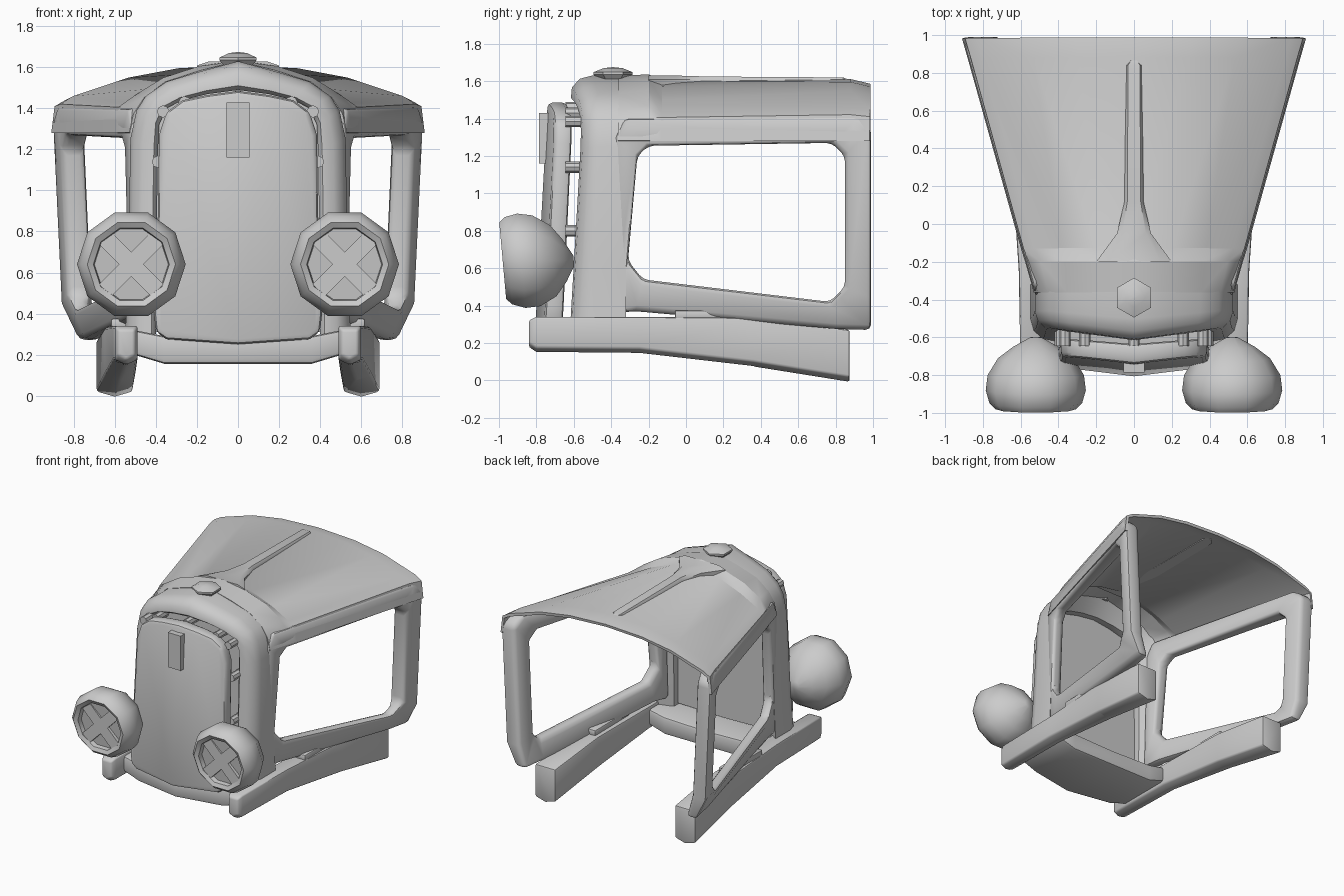
import bpy, bmesh
from math import cos, sin, pi, radians
from mathutils import Matrix

if "Cube" in bpy.data.objects:
    bpy.data.objects.remove(bpy.data.objects["Cube"])


def finish(bm, name, mirror=True, bevel=0.0, segs=2, solid=0.0, angle=40):
    """Turn a bmesh into a named object, apply modifiers, shade."""
    bmesh.ops.recalc_face_normals(bm, faces=bm.faces)
    me = bpy.data.meshes.new(name)
    bm.to_mesh(me)
    bm.free()
    ob = bpy.data.objects.new(name, me)
    bpy.context.collection.objects.link(ob)
    if mirror:
        m = ob.modifiers.new("mirror", 'MIRROR')
        m.use_clip = True
    if solid:
        m = ob.modifiers.new("solid", 'SOLIDIFY')
        m.thickness, m.offset = solid, 0
    if bevel:
        m = ob.modifiers.new("bevel", 'BEVEL')
        m.width, m.segments, m.angle_limit = bevel, segs, radians(35)
    bpy.ops.object.select_all(action='DESELECT')
    bpy.context.view_layer.objects.active = ob
    ob.select_set(True)
    bpy.ops.object.convert(target='MESH')
    bm = bmesh.new()
    bm.from_mesh(ob.data)
    bmesh.ops.recalc_face_normals(bm, faces=bm.faces)
    bm.to_mesh(ob.data)
    bm.free()
    bpy.ops.object.shade_smooth_by_angle(angle=radians(angle))
    return ob


def loft(rings, closed=True, start=True, end=True, wrap=False):
    """Skin a list of point rings with quads."""
    bm = bmesh.new()
    vs = [[bm.verts.new(p) for p in r] for r in rings]
    n = len(rings[0])
    pairs = list(zip(vs, vs[1:])) + ([(vs[-1], vs[0])] if wrap else [])
    for a, b in pairs:
        for i in range(n if closed else n - 1):
            j = (i + 1) % n
            bm.faces.new((a[i], a[j], b[j], b[i]))
    if closed and not wrap:
        if start:
            bm.faces.new(vs[0])
        if end:
            bm.faces.new(vs[-1])
    return bm


def box(center, size, rot_y=0):
    bm = bmesh.new()
    mat = Matrix.Translation(center) @ Matrix.Rotation(rot_y, 4, 'Y') @ Matrix.Diagonal((*size, 1))
    bmesh.ops.create_cube(bm, size=1, matrix=mat)
    return bm


def half_plate(outline, front, back):
    """Half of a creased plate; outline runs from the centre line to the centre line."""
    bm = bmesh.new()
    f = [bm.verts.new((x, front(x, z), z)) for x, z in outline]
    b = [bm.verts.new((x, back(x, z), z)) for x, z in outline]
    bm.faces.new(f)
    bm.faces.new(b)
    for i in range(len(f) - 1):
        bm.faces.new((f[i], f[i + 1], b[i + 1], b[i]))
    return bm


# Arched grille surround
outer = [(.55, .3), (.535, .6), (.525, 1.25), (.495, 1.39), (.45, 1.46), (.35, 1.53), (.185, 1.58), (0, 1.63)]
inner = [(.40, .3), (.40, .6), (.39, 1.2), (.385, 1.32), (.35, 1.40), (.27, 1.44), (.15, 1.47), (0, 1.49)]
section = [(0, -.32), (0, -.46), (.12, -.51), (.45, -.55), (.85, -.555), (1, -.53), (1, -.40)]
rings = []
for (ox, oz), (ix, iz) in zip(outer, inner):
    ring = []
    for t, y in section:
        x, z = ox + (ix - ox) * t, oz + (iz - oz) * t
        lean = min(1, (-.32 - y) / .2) * (.06 * max(0, 1 - x / .45) + .06 * max(0, 1.3 - z))
        ring.append((x, y - lean, z))
    rings.append(ring)
finish(loft(rings, end=False), "grille_surround", angle=50)

# Radiator panel closing the surround
finish(half_plate([(0, .3)] + [(x * 1.04, z + .01) for x, z in inner],
                  lambda x, z: -.52, lambda x, z: -.47), "radiator_panel")

# Creased grille plate in front
grille = [(0, 1.485), (.15, 1.465), (.27, 1.44), (.35, 1.38), (.385, 1.27), (.39, .9),
          (.41, .4), (.40, .31), (.35, .275), (0, .25)]
finish(half_plate(grille, lambda x, z: -.74 - .055 * (1.48 - z) + .12 * x,
                  lambda x, z: -.635 - .05 * (1.48 - z) + .09 * x), "grille_plate", bevel=.025)
finish(box((0, -.755, 1.295), (.11, .06, .27)), "grille_badge", mirror=False)

# Pegs joining the grille plate to the surround
for i, (x, z) in enumerate([(.39, .80), (.39, 1.14), (.365, 1.385), (.26, 1.43), (0, 1.46)]):
    bm = bmesh.new()
    bmesh.ops.create_cone(bm, cap_ends=True, segments=8, radius1=.03, radius2=.03, depth=.13,
                          matrix=Matrix.Translation((x, -.58, z)) @ Matrix.Rotation(pi / 2, 4, 'X'))
    finish(bm, f"grille_peg_{i}", mirror=x > 0)

# Filler cap
cap = [(.07, 1.60), (.105, 1.635), (.105, 1.648), (.05, 1.67), (.005, 1.675)]
finish(loft([[(r * sin(k * pi / 3), -.39 + r * cos(k * pi / 3), z) for k in range(6)] for r, z in cap]),
       "filler_cap", mirror=False)

# Flared hood, stepping down behind the surround
hood = [
    (-.36, [(0, 1.62), (.18, 1.575), (.35, 1.52), (.45, 1.445), (.50, 1.37), (.52, 1.28)]),
    (-.20, [(0, 1.625), (.19, 1.595), (.36, 1.54), (.49, 1.46), (.545, 1.40), (.565, 1.28)]),
    (-.13, [(0, 1.59), (.20, 1.56), (.38, 1.49), (.52, 1.415), (.575, 1.40), (.587, 1.28)]),
    (.88, [(0, 1.60), (.29, 1.585), (.53, 1.54), (.80, 1.45), (.855, 1.415), (.87, 1.28)]),
    (.985, [(0, 1.575), (.31, 1.56), (.56, 1.52), (.83, 1.435), (.885, 1.405), (.90, 1.28)]),
]
finish(loft([[(x, y, z) for x, z in pts] for y, pts in hood], closed=False), "hood", solid=.022, angle=30)

# Raised spine on the hood
spine = [(-.2, .2, 1.63), (-.05, .09, 1.63), (.12, .05, 1.625), (.84, .045, 1.62), (.88, .01, 1.605)]
finish(loft([[(-w, y, 1.58), (-w, y, z - .02), (-w * .7, y, z), (w * .7, y, z), (w, y, z - .02), (w, y, 1.58)]
             for y, w, z in spine]), "hood_spine", mirror=False)


# Side window frames
def frame_x(y, z):
    k = (y + .4) / 1.4
    return .628 + .282 * y - k * (.05 * max(0, 1.3 - z) + .45 * max(0, .44 - z))


hole = [(-.26, 1.2), (-.2, 1.255), (.78, 1.27), (.85, 1.2), (.85, .5), (.81, .46), (.77, .42),
        (-.23, .54), (-.31, .64)]
edge = [(-.38, 1.3), (-.33, 1.40), (.92, 1.41), (.99, 1.35), (.99, .44), (.99, .27), (.81, .275),
        (-.27, .37), (-.40, .36)]
rings = []
for o, h in zip(edge, hole):
    t = .09 + .03 * (o[1] > .35) * (o[0] > .5)
    rings.append([(frame_x(*o), *o), (frame_x(*h), *h), (frame_x(*h) - t, *h), (frame_x(*o) - t, *o)])
finish(loft(rings, wrap=True), "side_frame", bevel=.03)

# Lower chassis rails: y, inner x, outer x, bottom z, top z
rail = [(-.84, .505, .585, .20, .32), (-.80, .49, .60, .175, .34), (-.25, .49, .61, .17, .34),
        (.36, .50, .65, .10, .335), (.875, .515, .69, .018, .27)]
finish(loft([[(a, y, t), (a, y, b), ((a + c) / 2, y, b - .025), (c, y, b), (c, y, t)]
             for y, a, c, b, t in rail]), "chassis_rail", bevel=.012)
finish(box((.575, .15, .35), (.09, .42, .05)), "rail_bracket", bevel=.01)

# Front cross pan between the rails
pan = [(0, -.775, .155, .28), (.36, -.71, .155, .29), (.51, -.70, .20, .32)]
finish(loft([[(x, f, b), (x, f, t), (x, -.25, t), (x, -.25, b)] for x, f, b, t in pan], start=False),
       "cross_pan", bevel=.02)

# Headlights with crossed guard bars
LX, LZ = .52, .64
bowl = [(-.60, .03), (-.65, .12), (-.71, .20), (-.80, .255), (-.88, .265), (-.95, .245), (-.98, .215),
        (-.965, .185), (-.93, .18)]
rings = [[(LX + r * cos(k * pi / 5), y - .09 * r * sin(k * pi / 5), LZ + r * sin(k * pi / 5))
          for k in range(10)] for y, r in bowl]
finish(loft(rings), "headlight", angle=50)
for i, s in enumerate((1, -1)):
    finish(box((LX, -.935, LZ), (.36, .03, .085), s * pi / 4), f"headlight_cross_{i}")
